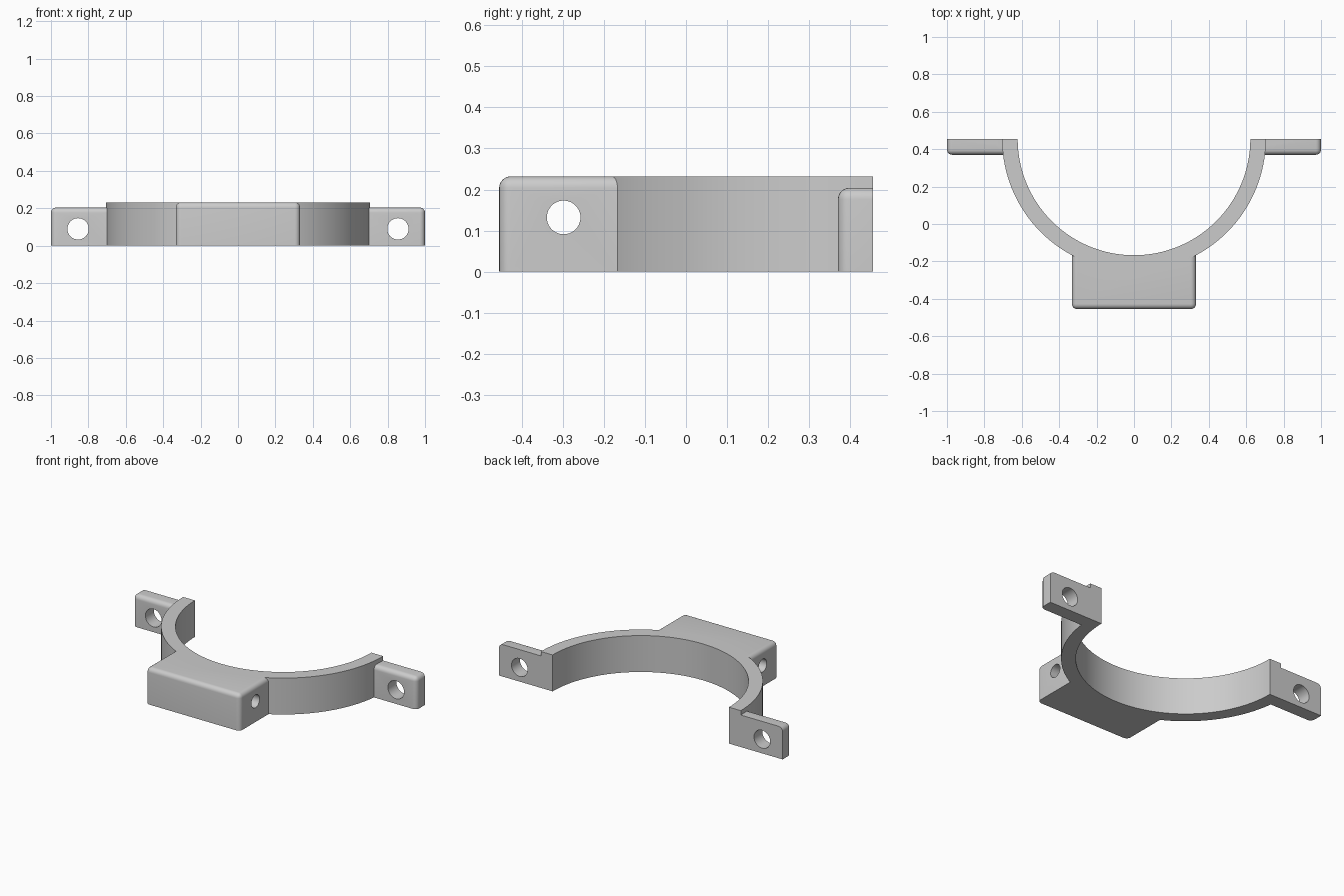
import bpy
import bmesh
import math
from mathutils import Matrix, Vector

default = bpy.data.objects.get("Cube")
if default:
    bpy.data.objects.remove(default, do_unlink=True)

BACK = 0.455        # flat rear plane, also the centre of the arc
HEIGHT = 0.232
OUTER, INNER = 0.705, 0.622
ROUND = 0.028

grey = bpy.data.materials.new("plain grey")
grey.use_nodes = True
grey.diffuse_color = (0.6, 0.6, 0.6, 1)
grey.node_tree.nodes["Principled BSDF"].inputs["Base Color"].default_value = (0.6, 0.6, 0.6, 1)


def to_object(name, bm):
    bmesh.ops.recalc_face_normals(bm, faces=bm.faces)
    mesh = bpy.data.meshes.new(name)
    bm.to_mesh(mesh)
    bm.free()
    mesh.materials.append(grey)
    obj = bpy.data.objects.new(name, mesh)
    bpy.context.collection.objects.link(obj)
    return obj


def rounded_box(name, low, high, keep_sharp):
    """Box with rounded edges, except those lying on the keep_sharp planes (axis, value)."""
    low, high = Vector(low), Vector(high)
    size = high - low
    bm = bmesh.new()
    bmesh.ops.create_cube(bm, size=1, matrix=Matrix.Translation((low + high) / 2) @ Matrix.Diagonal((*size, 1)))
    edges = [e for e in bm.edges
             if not any(all(abs(v.co[axis] - value) < 1e-4 for v in e.verts)
                        for axis, value in keep_sharp)]
    bmesh.ops.bevel(bm, geom=edges, offset=ROUND, segments=6, profile=0.5,
                    affect='EDGES', clamp_overlap=True)
    return to_object(name, bm)


def cylinder(name, radius, depth, centre, axis, segments):
    bm = bmesh.new()
    turn = Vector((0, 0, 1)).rotation_difference(Vector(axis)).to_matrix().to_4x4()
    bmesh.ops.create_cone(bm, cap_ends=True, segments=segments, radius1=radius, radius2=radius,
                          depth=depth, matrix=Matrix.Translation(centre) @ turn)
    return to_object(name, bm)


def combine(body, other, operation):
    mod = body.modifiers.new(operation.title(), 'BOOLEAN')
    mod.operation = operation
    mod.solver = 'EXACT'
    mod.object = other
    bpy.context.view_layer.objects.active = body
    bpy.ops.object.modifier_apply(modifier=mod.name)
    bpy.data.objects.remove(other, do_unlink=True)


# Half disc that becomes the curved band
bm = bmesh.new()
steps = 64
rim = [bm.verts.new((OUTER * math.cos(a), BACK - OUTER * math.sin(a), 0))
       for a in (math.pi * i / steps for i in range(steps + 1))]
disc = bm.faces.new(rim)
top = bmesh.ops.extrude_face_region(bm, geom=[disc])["geom"]
bmesh.ops.translate(bm, vec=(0, 0, HEIGHT), verts=[g for g in top if isinstance(g, bmesh.types.BMVert)])
clamp = to_object("half_ring_clamp", bm)

# Front block
block = rounded_box("front_block", (-0.332, -BACK, 0), (0.332, -0.1, HEIGHT),
                    [(2, 0), (1, -0.1)])
combine(clamp, block, 'UNION')

# Mounting tabs on both ends
for side in (-1, 1):
    near, far = side * 0.67, side * 1.0
    tab = rounded_box("mounting_tab", (min(near, far), 0.37, 0), (max(near, far), BACK, 0.204),
                      [(2, 0), (1, BACK), (0, near)])
    combine(clamp, tab, 'UNION')

# Bore of the ring, cross hole in the block and screw holes in the tabs
combine(clamp, cylinder("bore", INNER, 1, (0, BACK, 0.1), (0, 0, 1), 128), 'DIFFERENCE')
combine(clamp, cylinder("cross_hole", 0.041, 1, (0, -0.298, 0.132), (1, 0, 0), 40), 'DIFFERENCE')
for side in (-1, 1):
    hole = cylinder("screw_hole", 0.057, 0.4, (side * 0.855, 0.41, 0.09), (0, 1, 0), 40)
    combine(clamp, hole, 'DIFFERENCE')

# Smooth curved walls, sharp corners
bpy.ops.object.select_all(action='DESELECT')
clamp.select_set(True)
bpy.context.view_layer.objects.active = clamp
bpy.ops.object.shade_smooth_by_angle(angle=math.radians(30))
